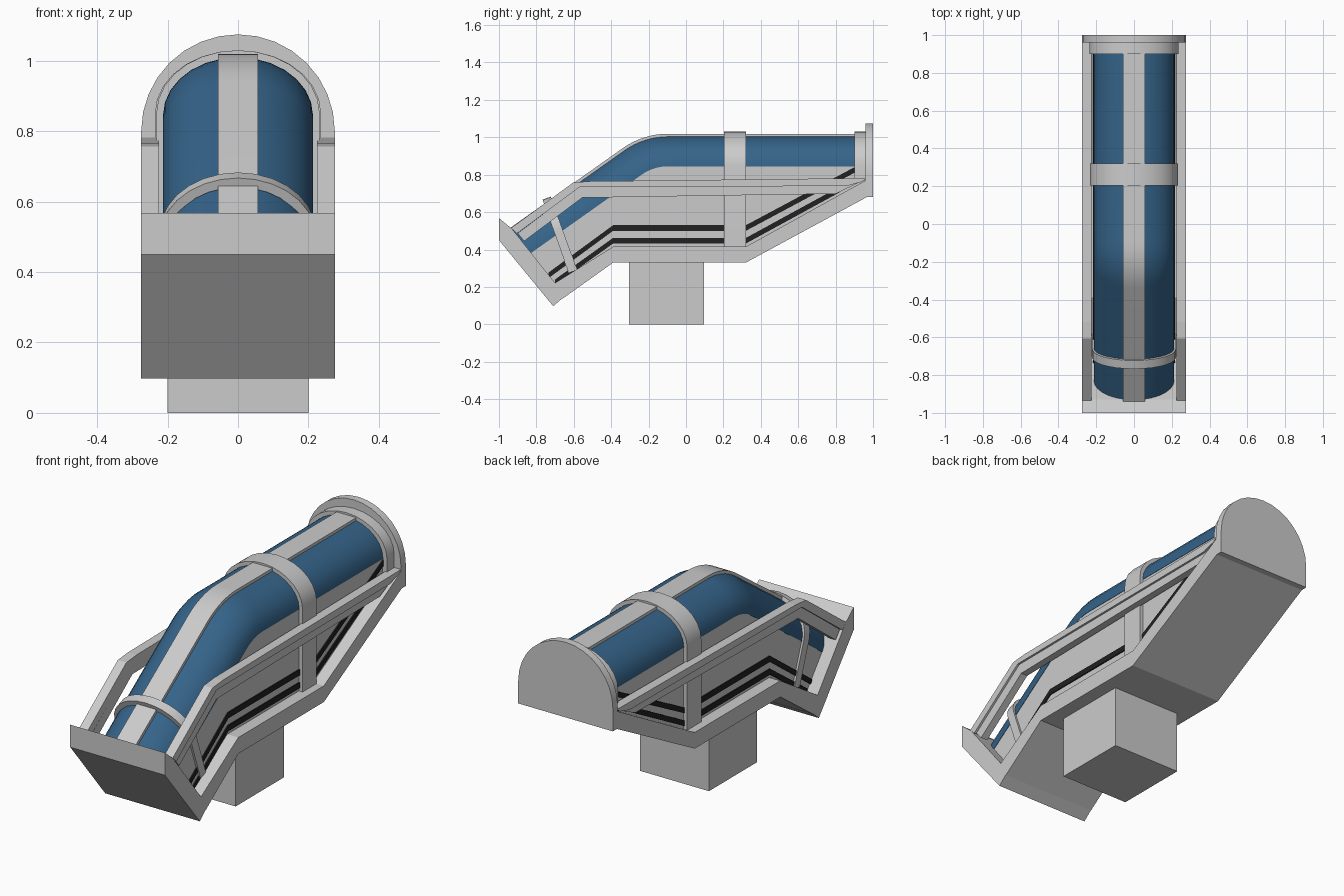
import bpy, bmesh, math
from mathutils import Vector

if "Cube" in bpy.data.objects:
    bpy.data.objects.remove(bpy.data.objects["Cube"])


def material(name, rgb):
    m = bpy.data.materials.new(name)
    m.diffuse_color = (*rgb, 1)
    m.use_nodes = True
    m.node_tree.nodes["Principled BSDF"].inputs["Base Color"].default_value = m.diffuse_color
    return m


BLUE = material("blue_shell", (0.035, 0.125, 0.25))
BLACK = material("black_stripe", (0.015, 0.015, 0.015))


def skin(name, rings, mat=None, mirror=False, smooth=False):
    """Join equal-sized closed rings into a capped solid."""
    bm = bmesh.new()
    rows = [[bm.verts.new(p) for p in r] for r in rings]
    n = len(rows[0])
    for a, b in zip(rows, rows[1:]):
        for i in range(n):
            j = (i + 1) % n
            bm.faces.new((a[i], a[j], b[j], b[i]))
    bm.faces.new(rows[0][::-1])
    bm.faces.new(rows[-1])
    bmesh.ops.recalc_face_normals(bm, faces=bm.faces[:])
    me = bpy.data.meshes.new(name)
    bm.to_mesh(me)
    bm.free()
    ob = bpy.data.objects.new(name, me)
    bpy.context.collection.objects.link(ob)
    if mat:
        me.materials.append(mat)
    if mirror:
        ob.modifiers.new("mirror", 'MIRROR')
    if smooth:
        bpy.ops.object.select_all(action='DESELECT')
        bpy.context.view_layer.objects.active = ob
        ob.select_set(True)
        bpy.ops.object.shade_smooth_by_angle(angle=math.radians(40))
    return ob


def prism(name, yz, x0, x1, **kw):
    """Side profile extruded across x."""
    return skin(name, [[(x, y, z) for y, z in yz] for x in (x0, x1)], **kw)


# Top line of the canister: level run, bend, slope; each entry is point + outward normal
SLOPE, R, TOP = math.radians(35.3), 0.41, 1.01
BY = -0.096
path = [((0.957, TOP), 0.0)]
for i in range(9):
    t = SLOPE * i / 8
    path.append(((BY - R * math.sin(t), TOP - R + R * math.cos(t)), t))
(ey, ez), _ = path[-1]
run = (ey + 0.938) / math.cos(SLOPE)
path.append(((ey - run * math.cos(SLOPE), ez - run * math.sin(SLOPE)), SLOPE))


def along(h):
    """The path shifted by h along its normal, in (y, z)."""
    return [(p[0] - h * math.sin(t), p[1] + h * math.cos(t)) for p, t in path]


def sweep(name, section, **kw):
    rows = [along(h) for _, h in section]
    rings = [[(s[0], *rows[k][i]) for k, s in enumerate(section)] for i in range(len(path))]
    return skin(name, rings, **kw)


# Blue canister shell and the raised strip along its top
H = 0.165
arc = [(0.213 * math.cos(math.pi * i / 14), -H + H * math.sin(math.pi * i / 14)) for i in range(15)]
sweep("canister_shell", arc, mat=BLUE, smooth=True)
sweep("top_strip", [(-0.057, -0.03), (0.057, -0.03), (0.057, 0.009), (-0.057, 0.009)], smooth=True)

# Grey body under the shell
prism("lower_body", along(-H + 0.003) + [(-0.70, 0.21), (-0.39, 0.40), (0.32, 0.40), (0.957, 0.75)],
      -0.211, 0.211)

# Tray, front plate and pedestal
prism("tray", [(-0.66, 0.137), (-0.39, 0.33), (0.32, 0.33), (0.97, 0.682),
               (0.97, 0.775), (0.32, 0.415), (-0.39, 0.415), (-0.71, 0.215)], -0.275, 0.275)
prism("front_plate", [(-1, 0.568), (-1, 0.45), (-0.71, 0.097), (-0.645, 0.152), (-0.93, 0.51)],
      -0.275, 0.275)
prism("pedestal", [(-0.305, 0), (0.095, 0), (0.095, 0.34), (-0.305, 0.34)], -0.2, 0.2)

# Arched back plate
arch = [(-0.275, 0.68), (0.275, 0.68)]
arch += [(0.275 * math.cos(math.pi * i / 16), 0.8 + 0.275 * math.sin(math.pi * i / 16)) for i in range(17)]
skin("back_plate", [[(x, y, z) for x, z in arch] for y in (0.96, 1.0)], smooth=True)

# Side rails: wide upper band over a slightly recessed lower band
prism("rail_upper", [(-0.935, 0.515), (-0.605, 0.757), (-0.52, 0.765), (0.965, 0.782), (0.94, 0.762),
                     (0.86, 0.74), (-0.57, 0.733), (-0.905, 0.485)], 0.225, 0.275, mirror=True)
prism("rail_lower", [(-0.90, 0.487), (-0.57, 0.735), (0.86, 0.745), (0.95, 0.77),
                     (0.80, 0.698), (-0.555, 0.677), (-0.865, 0.445)], 0.225, 0.264, mirror=True)


# Black stripes following the tray
def stripe(name, line, w=0.015):
    prism(name, [(y, z + w) for y, z in line] + [(y, z - w) for y, z in line[::-1]],
          0.205, 0.217, mat=BLACK, mirror=True)


stripe("upper_stripe", [(-0.735, 0.262), (-0.39, 0.515), (0.32, 0.515), (0.90, 0.825)])
stripe("lower_stripe", [(-0.70, 0.225), (-0.39, 0.447), (0.32, 0.447), (0.82, 0.72)])


# Hoops over the canister: an arch with straight legs, tilted by its "down" direction
def hoop(name, y, z, width, leg, tilt=0.0, a=0.232, b=0.18, thick=0.028):
    down = Vector((0, math.sin(tilt), -math.cos(tilt)))
    side = Vector((0, math.cos(tilt), math.sin(tilt))) * width / 2
    outline = [(0, b + leg)] + [(math.pi * i / 14, b) for i in range(15)] + [(math.pi, b + leg)]
    rings = []
    for t, d in outline:
        ring = []
        for off, s in ((0, -1), (0, 1), (thick, 1), (thick, -1)):
            p = Vector((0, y, z)) + down * (d - (b - off) * math.sin(t)) + side * s
            p.x = (a - off) * math.cos(t)
            ring.append(p)
        rings.append(ring)
    return skin(name, rings, smooth=True)


hoop("middle_hoop", 0.263, 1.03, 0.117, 0.44)
hoop("back_hoop", 0.93, 1.03, 0.06, 0.08, a=0.236)
hoop("front_hoop", -0.745, 0.675, 0.047, 0.235, tilt=math.radians(19.7), a=0.222)
